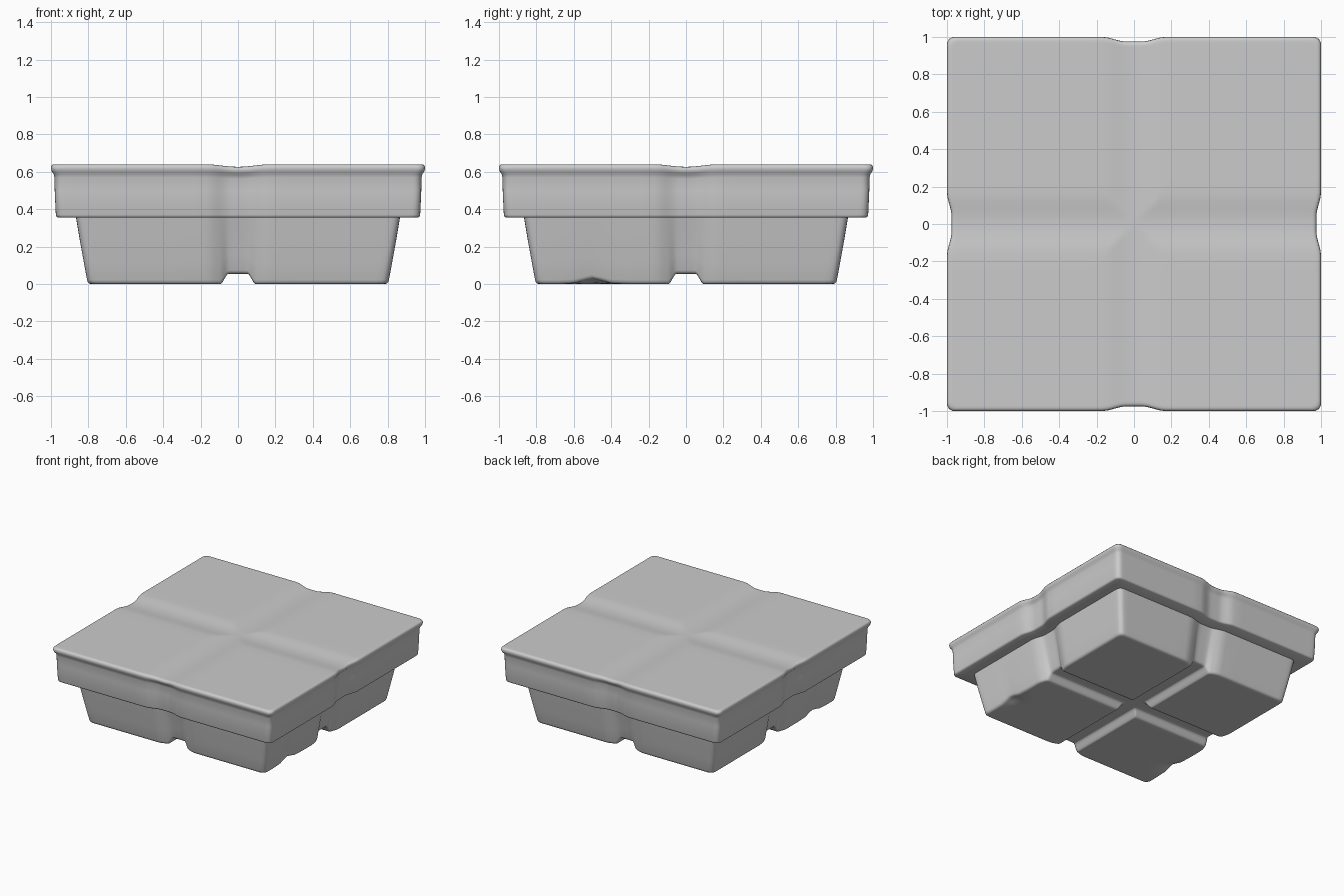
import bpy, math

if "Cube" in bpy.data.objects:
    bpy.data.objects.remove(bpy.data.objects["Cube"])

GROOVE_Z = 0.055


def bump(t, inner, outer):
    """1 inside `inner`, 0 beyond `outer`, smooth in between."""
    k = min(1, max(0, (outer - abs(t)) / (outer - inner)))
    return k * k * (3 - 2 * k)


def mirrored(half):
    return [-t for t in reversed(half)] + [0] + list(half)


def square_point(u, v, h, radius, notch):
    """Map (u, v) in -1..1 to a rounded square with a dent mid-side."""
    x, y = u * h, v * h
    c = h - radius
    dx, dy = abs(x) - c, abs(y) - c
    if dx > 0 and dy > 0:
        k = max(dx, dy) / math.hypot(dx, dy)
        x = math.copysign(c + dx * k, x)
        y = math.copysign(c + dy * k, y)
    px = x - math.copysign(notch * bump(y, 0.04, 0.17) * abs(u) ** 8, u)
    py = y - math.copysign(notch * bump(x, 0.04, 0.17) * abs(v) ** 8, v)
    return px, py


def build_shell(name, samples, levels, radius, shape, reverse):
    """First level is a full cap, the rest are wall rings (h, z, notch)."""
    n = len(samples)
    verts, faces = [], []

    def add(i, j, level):
        h, z, notch = level
        x, y = square_point(samples[i], samples[j], h, radius, notch)
        verts.append((x, y, shape(x, y, z)))
        return len(verts) - 1

    cap = {(i, j): add(i, j, levels[0]) for i in range(n) for j in range(n)}
    for i in range(n - 1):
        for j in range(n - 1):
            faces.append((cap[i, j], cap[i + 1, j], cap[i + 1, j + 1], cap[i, j + 1]))
    rim = ([(i, 0) for i in range(n - 1)] + [(n - 1, j) for j in range(n - 1)]
           + [(i, n - 1) for i in range(n - 1, 0, -1)]
           + [(0, j) for j in range(n - 1, 0, -1)])
    prev = [cap[p] for p in rim]
    for level in levels[1:]:
        ring = [add(i, j, level) for i, j in rim]
        for k in range(len(rim)):
            m = (k + 1) % len(rim)
            faces.append((prev[m], prev[k], ring[k], ring[m]))
        prev = ring
    if reverse:
        faces = [f[::-1] for f in faces]
    mesh = bpy.data.meshes.new(name)
    mesh.from_pydata(verts, [], faces)
    mesh.update()
    obj = bpy.data.objects.new(name, mesh)
    bpy.context.collection.objects.link(obj)
    bpy.ops.object.select_all(action='DESELECT')
    obj.select_set(True)
    bpy.context.view_layer.objects.active = obj
    bpy.ops.object.shade_smooth_by_angle(angle=math.radians(50))
    return obj


# Lid: flat top with a faint sunken cross, flared rim, straight skirt, underside ledge
def lid_shape(x, y, z):
    dip = max(bump(x, 0.01, 0.17), bump(y, 0.01, 0.17))
    return z - 0.013 * dip * max(0, (z - 0.5) / 0.14)


lid_samples = mirrored([0.02, 0.04, 0.06, 0.08, 0.1, 0.12, 0.14, 0.17, 0.25,
                        0.4, 0.6, 0.8, 0.93, 0.955, 0.97, 0.985, 1.0])
build_shell("lid", lid_samples, [
    (0.980, 0.640, 0.025), (0.991, 0.638, 0.025), (0.998, 0.630, 0.025),
    (1.000, 0.618, 0.025), (0.996, 0.603, 0.028), (0.986, 0.588, 0.03),
    (0.981, 0.570, 0.03), (0.980, 0.500, 0.03), (0.974, 0.370, 0.03),
    (0.971, 0.360, 0.03), (0.962, 0.355, 0.03), (0.850, 0.355, 0.03),
], 0.04, lid_shape, False)


# Tray: tapered tub with a cross groove underneath making four feet
def tray_shape(x, y, z):
    groove = GROOVE_Z * max(bump(x, 0.05, 0.095), bump(y, 0.05, 0.095))
    dent = 0.03 * math.exp(-((y + 0.5) / 0.07) ** 2) * (1 - bump(x, 0.68, 0.8))
    raised = max(groove, dent)
    return raised + z * (1 - raised / 0.36)


tray_samples = mirrored([t / 0.8 for t in (
    0.025, 0.05, 0.058, 0.066, 0.074, 0.082, 0.09, 0.097, 0.12, 0.15, 0.18,
    0.3, 0.4, 0.45, 0.5, 0.55, 0.6, 0.68, 0.73, 0.76, 0.775, 0.787, 0.8)])
build_shell("tray", tray_samples, [
    (0.785, 0.000, 0.035), (0.796, 0.003, 0.035), (0.803, 0.010, 0.035),
    (0.807, 0.022, 0.035), (0.825, 0.120, 0.035), (0.845, 0.230, 0.035),
    (0.866, 0.356, 0.03),
], 0.04, tray_shape, True)
